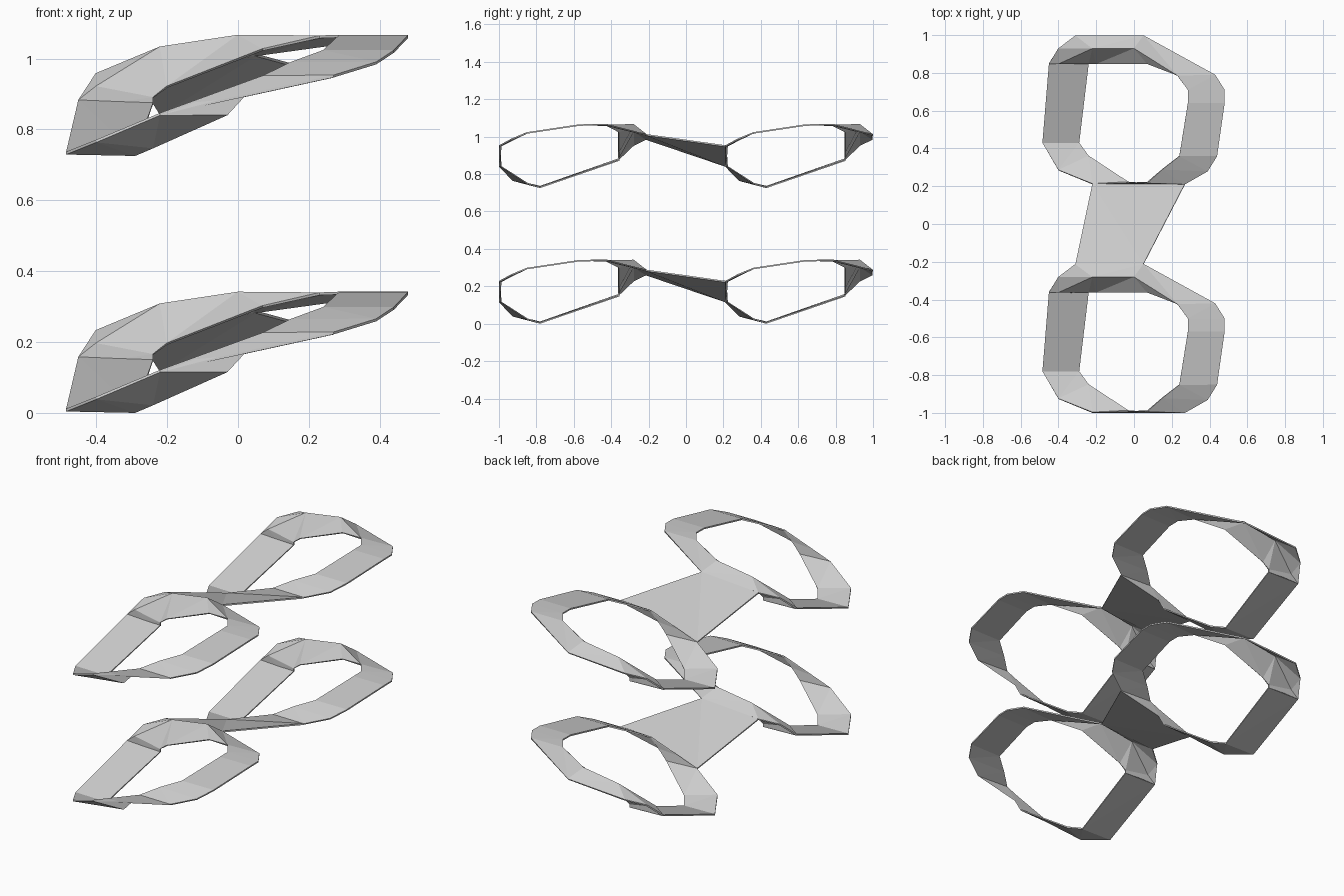
import bpy, bmesh

if "Cube" in bpy.data.objects:
    bpy.data.objects.remove(bpy.data.objects["Cube"])

SPAN = 1.21    # spacing of the two rings in y
LEVEL = 0.725  # spacing of the two levels in z

# front, right and left parts of the ring: (outer rail, inner rail)
BAND = [
    ((-.45, -.36, .155), (-.24, -.36, .148)),
    ((-.485, -.78, .008), (-.29, -.78, .004)),
    ((-.40, -.925, .042), (-.24, -.85, .025)),
    ((-.22, -.998, .118), (-.03, -.99, .116)),
    ((.27, -.998, .225), (.07, -.99, .225)),
    ((.39, -.93, .262), (.15, -.92, .262)),
    ((.44, -.85, .295), (.24, -.85, .295)),
    ((.48, -.57, .337), (.285, -.57, .337)),
    ((.48, -.50, .338), (.285, -.50, .338)),
    ((.43, -.42, .338), (.23, -.425, .336)),
]
# folded back part: (outer rail, ridge, inner lip)
FOLD = [
    ((.05, -.213, .285), (0, -.28, .338), (.07, -.36, .30)),
    ((-.31, -.213, .262), (-.22, -.28, .305), (-.20, -.36, .195)),
    ((-.40, -.28, .23), (-.40, -.36, .195), (-.24, -.36, .165)),
]


def make_part(name, strips, dy, dz):
    """Loft quads between neighbouring cross-sections and give them a thin wall."""
    bm = bmesh.new()
    for sections in strips:
        rows = [[bm.verts.new((x, y + dy, z + dz)) for x, y, z in s] for s in sections]
        for a, b in zip(rows, rows[1:]):
            for i in range(len(a) - 1):
                bm.faces.new((a[i], a[i + 1], b[i + 1], b[i]))
    bmesh.ops.remove_doubles(bm, verts=bm.verts, dist=0.0005)
    bmesh.ops.dissolve_degenerate(bm, edges=bm.edges, dist=0.0005)
    bmesh.ops.triangulate(bm, faces=bm.faces)
    bmesh.ops.recalc_face_normals(bm, faces=bm.faces)
    me = bpy.data.meshes.new(name)
    bm.to_mesh(me)
    bm.free()
    ob = bpy.data.objects.new(name, me)
    bpy.context.collection.objects.link(ob)
    wall = ob.modifiers.new("wall", "SOLIDIFY")
    wall.thickness = 0.008
    wall.offset = 0
    return ob


def mid(a, b):
    return tuple((p + q) / 2 for p, q in zip(a, b))


# fold meets the flat band at both ends
def widen(pair):
    return (pair[0], mid(*pair), pair[1])


start = (BAND[-1][0], BAND[-1][1], BAND[-1][1])
fold = [start] + FOLD + [widen(BAND[0])]

# bridge from the back of the front ring to the front of the back ring
far = [(x, y + SPAN, z) for x, y, z in (BAND[3][0], BAND[4][0])]
bridge = [(FOLD[1][0], FOLD[0][0]), tuple(far)]

for level, tag in enumerate(("lower", "upper")):
    for k, place in enumerate(("front", "back")):
        make_part(f"{tag}_{place}_ring", [BAND, fold], k * SPAN, level * LEVEL)
    make_part(f"{tag}_bridge", [bridge], 0, level * LEVEL)
